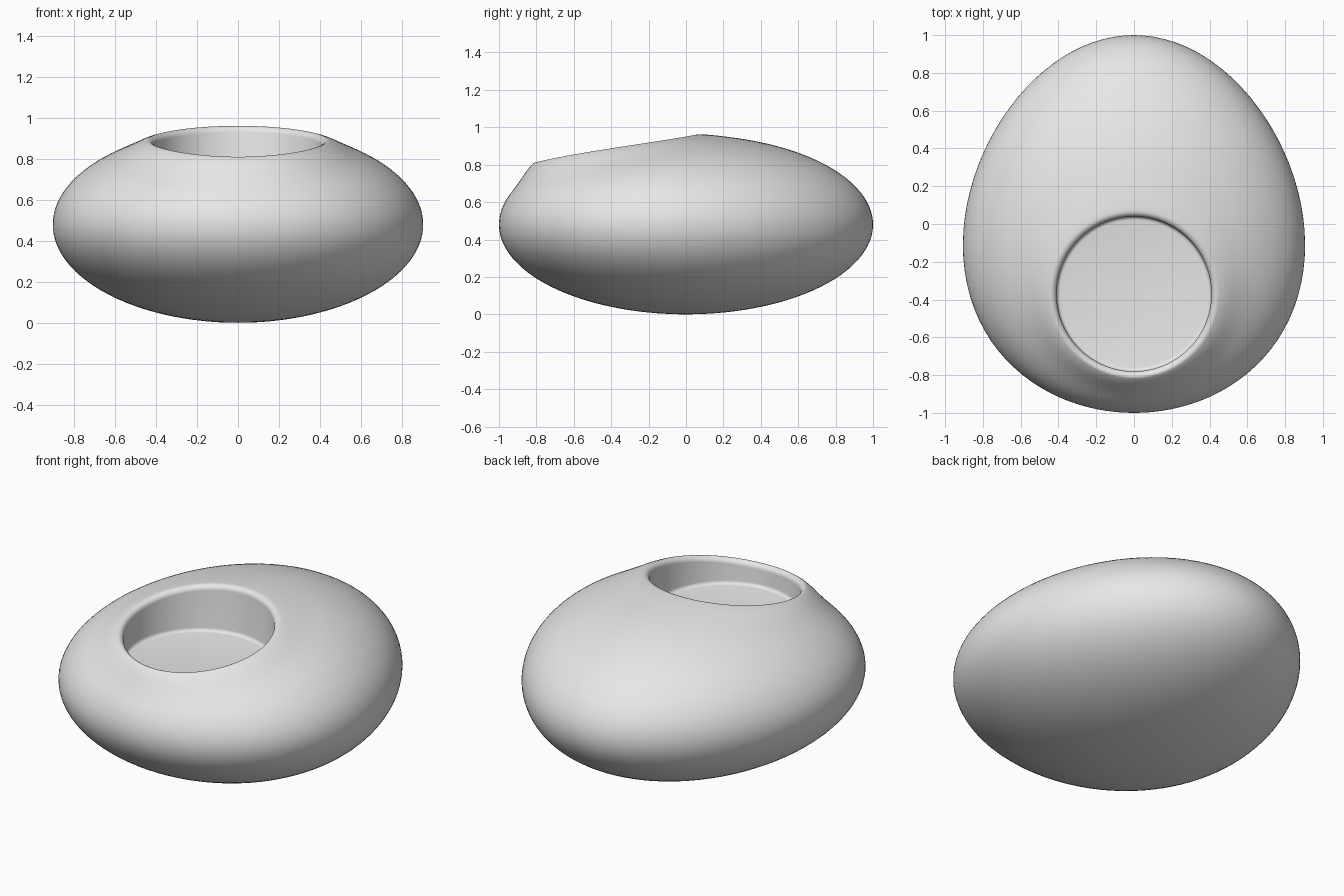
import bpy
import bmesh
from math import sin, cos, pi, exp, sqrt
from mathutils import Vector

if "Cube" in bpy.data.objects:
    bpy.data.objects.remove(bpy.data.objects["Cube"], do_unlink=True)

SEGMENTS, RINGS = 96, 56
HALF_WIDTH, HALF_HEIGHT, TAPER = 0.90, 0.48, 0.115
HOLE_Y, HOLE_R, LIP, FLOOR_Z, FILLET = -0.37, 0.41, 0.03, 0.68, 0.02


def egg(p):
    """Map a unit sphere point to the flattened egg."""
    return Vector((p.x * HALF_WIDTH * (1 - TAPER * p.y), p.y,
                   HALF_HEIGHT * (1 + p.z)))


def rim_direction(angle):
    """Unit sphere point that lies on the outer edge of the lip."""
    r = HOLE_R + LIP
    y = HOLE_Y + r * sin(angle)
    x = r * cos(angle) / (HALF_WIDTH * (1 - TAPER * y))
    return Vector((x, y, sqrt(1 - x * x - y * y)))


def hole_point(angle, r, z):
    return Vector((r * cos(angle), HOLE_Y + r * sin(angle), z))


far_pole = -Vector((0, HOLE_Y, sqrt(1 - HOLE_Y ** 2)))


def strip(angle):
    """One section: floor fillet, wall, rounded lip, then the outer shell."""
    start = rim_direction(angle)
    swell = 0.027 - 0.023 * sin(angle)
    top = egg(start).z + swell
    points = []
    for i in range(5):
        a = i / 4 * pi / 2
        points.append(hole_point(angle, HOLE_R - FILLET * (1 - sin(a)),
                                 FLOOR_Z + FILLET * (1 - cos(a))))
    for i in range(6):
        a = i / 5 * pi / 2
        points.append(hole_point(angle, HOLE_R + LIP * (1 - cos(a)),
                                 top - LIP * (1 - sin(a))))
    # Great circle from the lip to the opposite pole, denser near the lip
    span = start.angle(far_pole)
    for i in range(1, RINGS):
        t = (i / RINGS) ** 1.3
        d = (start * sin((1 - t) * span) + far_pole * sin(t * span)) / sin(span)
        p = egg(d)
        p.z += swell * exp(-(t * span / 0.13) ** 2)
        points.append(p)
    return points


# Hollowed egg-shaped body
bm = bmesh.new()
strips = [[bm.verts.new(p) for p in strip(2 * pi * i / SEGMENTS)]
          for i in range(SEGMENTS)]
bottom = bm.verts.new(egg(far_pole))
for i, a in enumerate(strips):
    b = strips[(i + 1) % SEGMENTS]
    for j in range(len(a) - 1):
        bm.faces.new((a[j], b[j], b[j + 1], a[j + 1]))
    bm.faces.new((a[-1], b[-1], bottom))
bm.faces.new([s[0] for s in strips])
bmesh.ops.recalc_face_normals(bm, faces=bm.faces)
for f in bm.faces:
    f.smooth = True

mesh = bpy.data.meshes.new("stone_holder")
bm.to_mesh(mesh)
bm.free()
body = bpy.data.objects.new("stone_holder", mesh)
bpy.context.collection.objects.link(body)

# Plain light grey
grey = bpy.data.materials.new("light_grey")
grey.use_nodes = True
colour = (0.8, 0.8, 0.8, 1)
grey.diffuse_color = colour
grey.node_tree.nodes["Principled BSDF"].inputs["Base Color"].default_value = colour
mesh.materials.append(grey)
